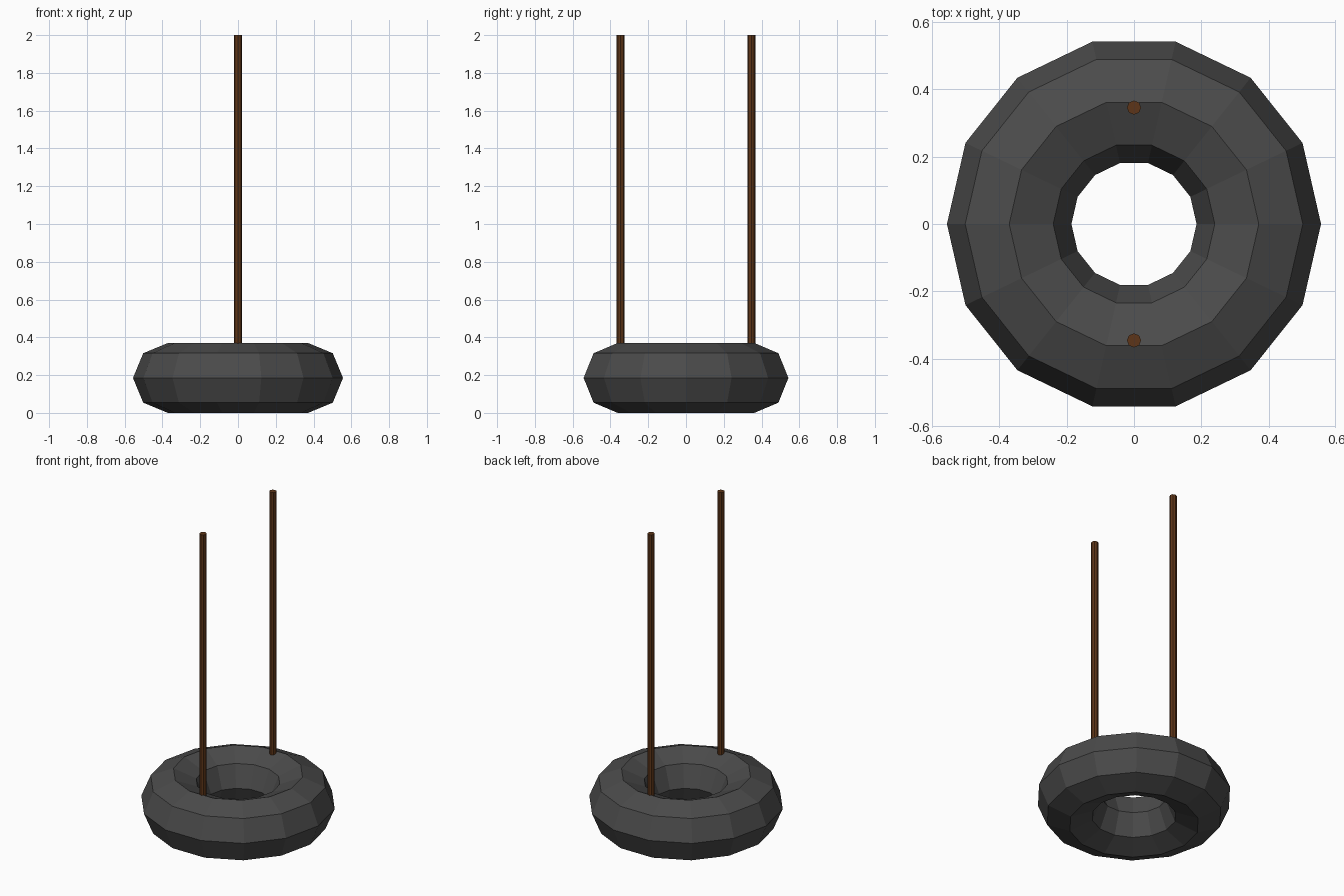
import bpy

if "Cube" in bpy.data.objects:
    bpy.data.objects.remove(bpy.data.objects["Cube"])


def paint(obj, name, color):
    mat = bpy.data.materials.new(name)
    mat.diffuse_color = (*color, 1)
    mat.use_nodes = True
    mat.node_tree.nodes["Principled BSDF"].inputs["Base Color"].default_value = mat.diffuse_color
    obj.data.materials.append(mat)


# Tire: low-poly torus resting on the ground
bpy.ops.mesh.primitive_torus_add(
    major_segments=14, minor_segments=8,
    major_radius=0.371, minor_radius=0.185, location=(0, 0, 0.185))
tire = bpy.context.object
tire.name = "tire"
paint(tire, "rubber", (0.07, 0.07, 0.07))

# Two hanging ropes, sunk slightly into the tire
bottom, top = 0.35, 2.0
rope_mat = None
for side, name in ((-1, "front_rope"), (1, "back_rope")):
    bpy.ops.mesh.primitive_cylinder_add(
        vertices=8, radius=0.021, depth=top - bottom,
        location=(0, side * 0.346, (top + bottom) / 2))
    rope = bpy.context.object
    rope.name = name
    if rope_mat is None:
        paint(rope, "rope_brown", (0.11, 0.036, 0.009))
        rope_mat = rope.data.materials[0]
    else:
        rope.data.materials.append(rope_mat)
